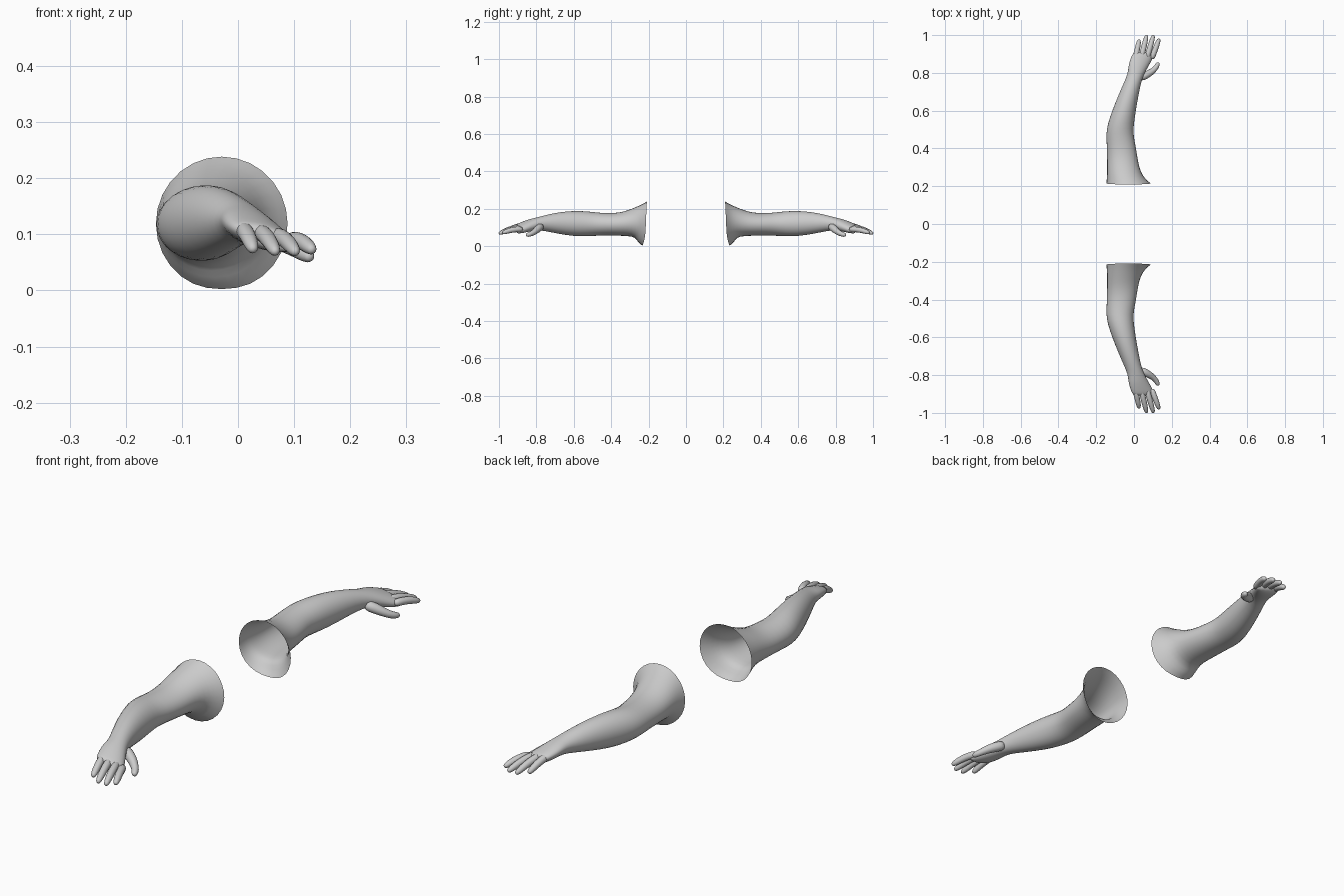
import bpy, bmesh, math
from mathutils import Vector

if "Cube" in bpy.data.objects:
    bpy.data.objects.remove(bpy.data.objects["Cube"])

skin = bpy.data.materials.new("plain grey")
skin.diffuse_color = (0.6, 0.6, 0.6, 1)
skin.use_nodes = True
skin.node_tree.nodes["Principled BSDF"].inputs["Base Color"].default_value = skin.diffuse_color


def finish(bm, name, levels):
    """Turn a bmesh into a smooth object mirrored front to back."""
    bmesh.ops.recalc_face_normals(bm, faces=bm.faces)
    me = bpy.data.meshes.new(name)
    bm.to_mesh(me)
    bm.free()
    me.materials.append(skin)
    for p in me.polygons:
        p.use_smooth = True
    ob = bpy.data.objects.new(name, me)
    bpy.context.collection.objects.link(ob)
    mir = ob.modifiers.new("other_arm", 'MIRROR')
    mir.use_axis = (False, True, False)
    mir.use_mirror_merge = False
    sub = ob.modifiers.new("smooth", 'SUBSURF')
    sub.levels = sub.render_levels = levels
    return ob


def bridge(bm, rings):
    for a, b in zip(rings, rings[1:]):
        n = len(a)
        for i in range(n):
            bm.faces.new((a[i], a[(i + 1) % n], b[(i + 1) % n], b[i]))


# Arm from open shoulder to knuckles: y, x min, x max, z min, z max, tilt in degrees
ARM = [
    (0.215, -0.148, 0.090, -0.001, 0.239, 0),
    (0.240, -0.145, 0.060, 0.022, 0.224, 0),
    (0.270, -0.143, 0.040, 0.048, 0.208, 0),
    (0.310, -0.143, 0.026, 0.054, 0.192, 0),
    (0.360, -0.143, 0.018, 0.056, 0.178, 0),
    (0.420, -0.145, 0.008, 0.058, 0.176, 0),
    (0.480, -0.148, -0.004, 0.056, 0.180, 0),
    (0.530, -0.140, 0.000, 0.052, 0.187, 0),
    (0.600, -0.116, 0.010, 0.053, 0.189, 0),
    (0.680, -0.084, 0.024, 0.066, 0.182, 0),
    (0.750, -0.053, 0.038, 0.080, 0.167, -5),
    (0.795, -0.034, 0.054, 0.087, 0.154, -12),
    (0.830, -0.032, 0.076, 0.083, 0.144, -18),
    (0.865, -0.026, 0.096, 0.076, 0.130, -18),
    (0.895, -0.014, 0.110, 0.073, 0.117, -18),
    (0.910, -0.004, 0.112, 0.078, 0.108, -18),
]
SIDES = 14
bm = bmesh.new()
rings = []
for k, (y, x0, x1, z0, z1, tilt) in enumerate(ARM):
    cx, cz, rx, rz = (x0 + x1) / 2, (z0 + z1) / 2, (x1 - x0) / 2, (z1 - z0) / 2
    t = math.radians(tilt)
    ring = []
    for i in range(SIDES):
        a = 2 * math.pi * (i + 0.5) / SIDES
        u, w = rx * 1.02 * math.cos(a), rz * 1.03 * math.sin(a)
        # the shoulder rim leans back at the armpit
        dy = 0.02 * max(0, -math.sin(a)) ** 3 - 0.006 * max(0, math.sin(a)) if k < 2 else 0
        ring.append(bm.verts.new((cx + u * math.cos(t) - w * math.sin(t), y + dy,
                                  max(0, cz + u * math.sin(t) + w * math.cos(t)))))
    rings.append(ring)
bridge(bm, rings)
bm.faces.new(rings[-1])
finish(bm, "arm", 1)


def digit(name, path, radii):
    """Rounded tube through a few points, closed at both ends."""
    pts = [Vector(p) for p in path]
    bm = bmesh.new()
    rings = []
    for i, (p, r) in enumerate(zip(pts, radii)):
        d = (pts[min(i + 1, len(pts) - 1)] - pts[max(i - 1, 0)]).normalized()
        side = d.cross(Vector((0, 0, 1))).normalized()
        up = side.cross(d)
        rings.append([bm.verts.new(p + (side * math.cos(j * math.pi / 4)
                                        + up * math.sin(j * math.pi / 4)) * r)
                      for j in range(8)])
    bridge(bm, rings)
    bm.faces.new(rings[0])
    bm.faces.new(rings[-1])
    finish(bm, name, 1)


# Four fingers: knuckle and tip positions
FINGERS = {
    "little_finger": ((0.006, 0.870, 0.112), (0.028, 0.977, 0.070)),
    "ring_finger": ((0.036, 0.870, 0.107), (0.068, 1.002, 0.066)),
    "middle_finger": ((0.066, 0.870, 0.099), (0.104, 1.002, 0.066)),
    "index_finger": ((0.092, 0.870, 0.090), (0.134, 0.982, 0.070)),
}
for name, (base, tip) in FINGERS.items():
    b, e = Vector(base), Vector(tip)
    path = [b.lerp(e, f) + Vector((0, 0, 0.008 * math.sin(math.pi * f)))
            for f in (0, 0.3, 0.6, 0.88, 1)]
    digit(name, path, (0.016, 0.0165, 0.0155, 0.0135, 0.007))

# Thumb hanging below the index side of the palm
digit("thumb", [(0.030, 0.770, 0.108), (0.066, 0.790, 0.095), (0.094, 0.805, 0.080),
                (0.116, 0.826, 0.066), (0.127, 0.848, 0.060), (0.129, 0.856, 0.059)],
      (0.022, 0.023, 0.018, 0.015, 0.013, 0.006))
